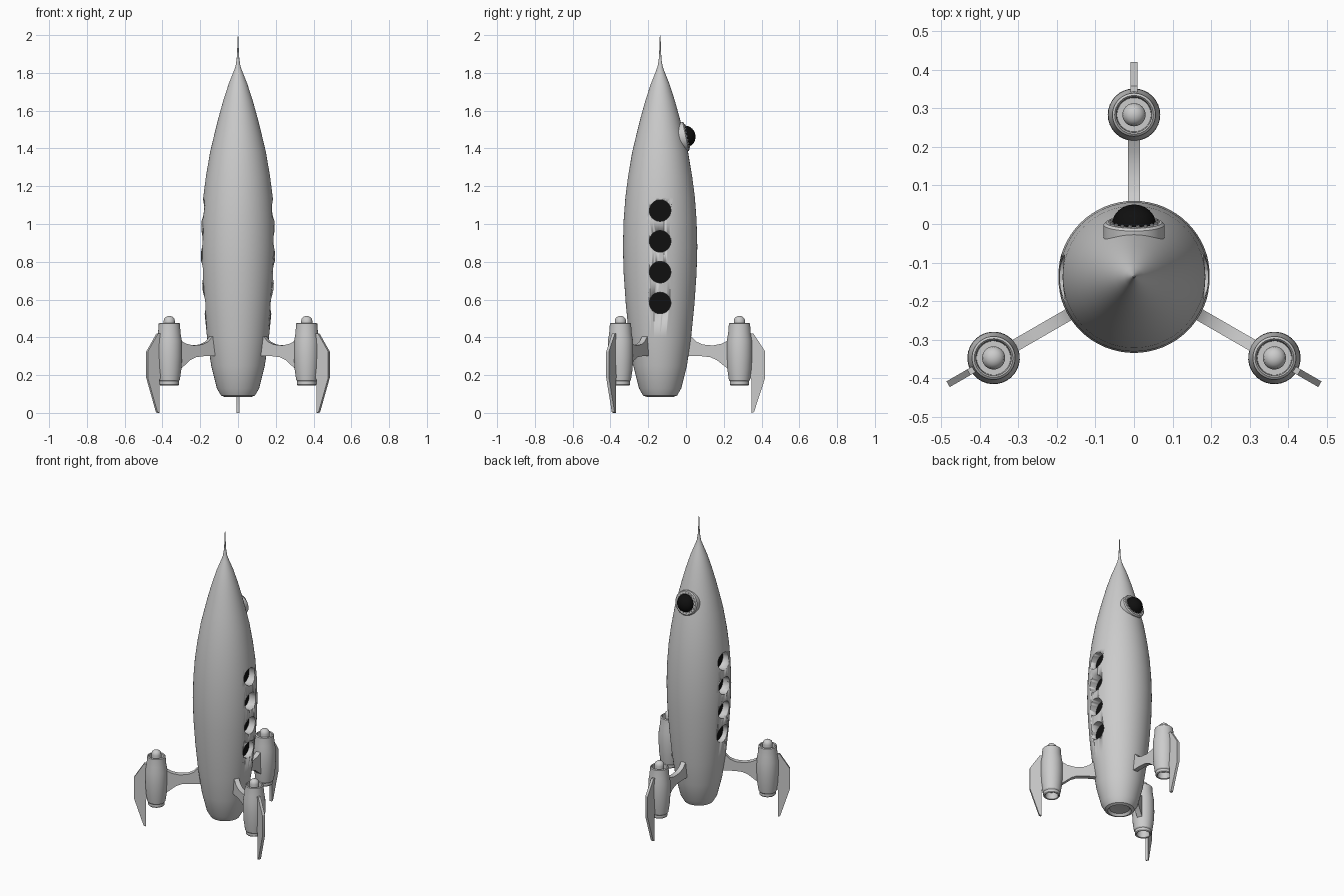
import bpy, bmesh
from math import pi, sin, cos, radians
from mathutils import Matrix, Vector

if "Cube" in bpy.data.objects:
    bpy.data.objects.remove(bpy.data.objects["Cube"])

AXIS = Vector((0, -0.137, 0))      # hull centre line
black = bpy.data.materials.new("black_glass")
black.diffuse_color = (0.005, 0.005, 0.005, 1)
black.use_nodes = True
black.node_tree.nodes["Principled BSDF"].inputs["Base Color"].default_value = black.diffuse_color


def finish(name, bm, matrix=Matrix(), mat=None, angle=30):
    bmesh.ops.recalc_face_normals(bm, faces=bm.faces)
    me = bpy.data.meshes.new(name)
    bm.to_mesh(me)
    bm.free()
    me.transform(matrix)
    ob = bpy.data.objects.new(name, me)
    bpy.context.collection.objects.link(ob)
    if mat:
        me.materials.append(mat)
    bpy.ops.object.select_all(action='DESELECT')
    ob.select_set(True)
    bpy.context.view_layer.objects.active = ob
    bpy.ops.object.shade_smooth_by_angle(angle=radians(angle))
    return ob


def lathe(name, profile, n, matrix=Matrix(), mat=None, angle=30):
    """Revolve (radius, z) points about z; radius 0 makes a pole."""
    bm = bmesh.new()
    rings = []
    for r, z in profile:
        count = n if r > 0 else 1
        rings.append([bm.verts.new((r * cos(2 * pi * i / n), r * sin(2 * pi * i / n), z))
                      for i in range(count)])
    for a, b in zip(rings, rings[1:]):
        for i in range(n):
            j = (i + 1) % n
            if len(a) == 1:
                bm.faces.new((a[0], b[j], b[i]))
            elif len(b) == 1:
                bm.faces.new((a[i], a[j], b[0]))
            else:
                bm.faces.new((a[i], a[j], b[j], b[i]))
    return finish(name, bm, matrix, mat, angle)


def plate(name, outline, thick, matrix):
    """Extrude a (radial, z) outline symmetrically in y."""
    bm = bmesh.new()
    f = bm.faces.new([bm.verts.new((x, -thick / 2, z)) for x, z in outline])
    ext = bmesh.ops.extrude_face_region(bm, geom=[f])
    bmesh.ops.translate(bm, vec=(0, thick, 0),
                        verts=[v for v in ext["geom"] if isinstance(v, bmesh.types.BMVert)])
    return finish(name, bm, matrix)


# Hull with needle nose
hull = lathe("hull", [(0, .105), (.06, .10), (.072, .085), (.09, .092), (.112, .13), (.142, .25),
                      (.164, .40), (.182, .58), (.193, .74), (.197, .88), (.193, 1.02),
                      (.184, 1.14), (.170, 1.25), (.148, 1.38), (.124, 1.48), (.104, 1.56),
                      (.079, 1.65), (.050, 1.74), (.026, 1.80), (.013, 1.835), (.007, 1.875),
                      (.004, 1.93), (.003, 1.985), (0, 2.0)], 64, Matrix.Translation(AXIS))

# Recessed portholes down both sides
HOLE_R, FLOOR = .057, .135
for side in (1, -1):
    for i, z in enumerate((.582, .745, .908, 1.071)):
        m = Matrix.Translation(AXIS + Vector((0, 0, z))) @ Matrix.Rotation(side * pi / 2, 4, 'Y')
        cutter = lathe("porthole_cutter", [(0, FLOOR), (HOLE_R, FLOOR), (HOLE_R, .3), (0, .3)], 32, m)
        cutter.hide_render = True
        mod = hull.modifiers.new("porthole", 'BOOLEAN')
        mod.object, mod.operation, mod.solver = cutter, 'DIFFERENCE', 'EXACT'
        bpy.context.view_layer.objects.active = hull
        bpy.ops.object.modifier_apply(modifier=mod.name)
        bpy.data.objects.remove(cutter)
        lathe("porthole_glass", [(0, FLOOR - .004), (HOLE_R + .001, FLOOR - .004),
                                 (HOLE_R + .001, FLOOR + .004), (0, FLOOR + .004)], 32, m, black)

# Cockpit window: collar, bolts and dark dome facing the back
cm = Matrix.Translation((0, .004, 1.465)) @ Matrix.Rotation(radians(-90 + 12), 4, 'X')
lathe("cockpit_collar", [(0, -.06), (.079, -.06), (.079, -.006), (.073, 0), (.058, 0), (.055, -.008),
                         (0, -.008)], 40, cm)
lathe("cockpit_dome", [(.057 * cos(t * pi / 16), -.006 + .052 * sin(t * pi / 16)) for t in range(8)]
      + [(0, .046)], 32, cm, black)
for i in range(18):
    a = 2 * pi * i / 18
    lathe("collar_bolt", [(0, -.005), (.005, -.005), (.005, .004), (0, .006)], 8,
          cm @ Matrix.Translation((.061 * cos(a), .061 * sin(a), 0)))

# Three engine arms: strut, nacelle with spike, landing fin
ENGINE = .420
strut = [(.10, .42), (.165, .405), (.19, .378), (.225, .362), (.28, .357), (.325, .366), (.37, .388),
         (.37, .225), (.335, .252), (.30, .280), (.265, .295), (.22, .30), (.10, .30)]
fin = [(.470, .42), (.494, .42), (.556, .325), (.556, .185), (.497, .004), (.484, 0),
       (.484, .175), (.470, .20)]
nacelle = [(0, .43), (.044, .43), (.046, .472), (.050, .477), (.056, .472), (.060, .42),
           (.067, .38), (.068, .30), (.064, .23), (.056, .175), (.051, .168), (.051, .15),
           (.047, .145), (.040, .148), (.036, .19), (0, .19)]
spike = [(0, .42), (.030, .42), (.030, .485), (.027, .499), (.018, .508), (.009, .512), (0, .513)]
for ang in (90, -30, 210):
    arm = Matrix.Translation(AXIS) @ Matrix.Rotation(radians(ang), 4, 'Z')
    pod = arm @ Matrix.Translation((ENGINE, 0, 0))
    plate("engine_strut", strut, .032, arm)
    plate("landing_fin", fin, .017, arm)
    lathe("engine_nacelle", nacelle, 32, pod, angle=25)
    lathe("engine_spike", spike, 24, pod, angle=40)
